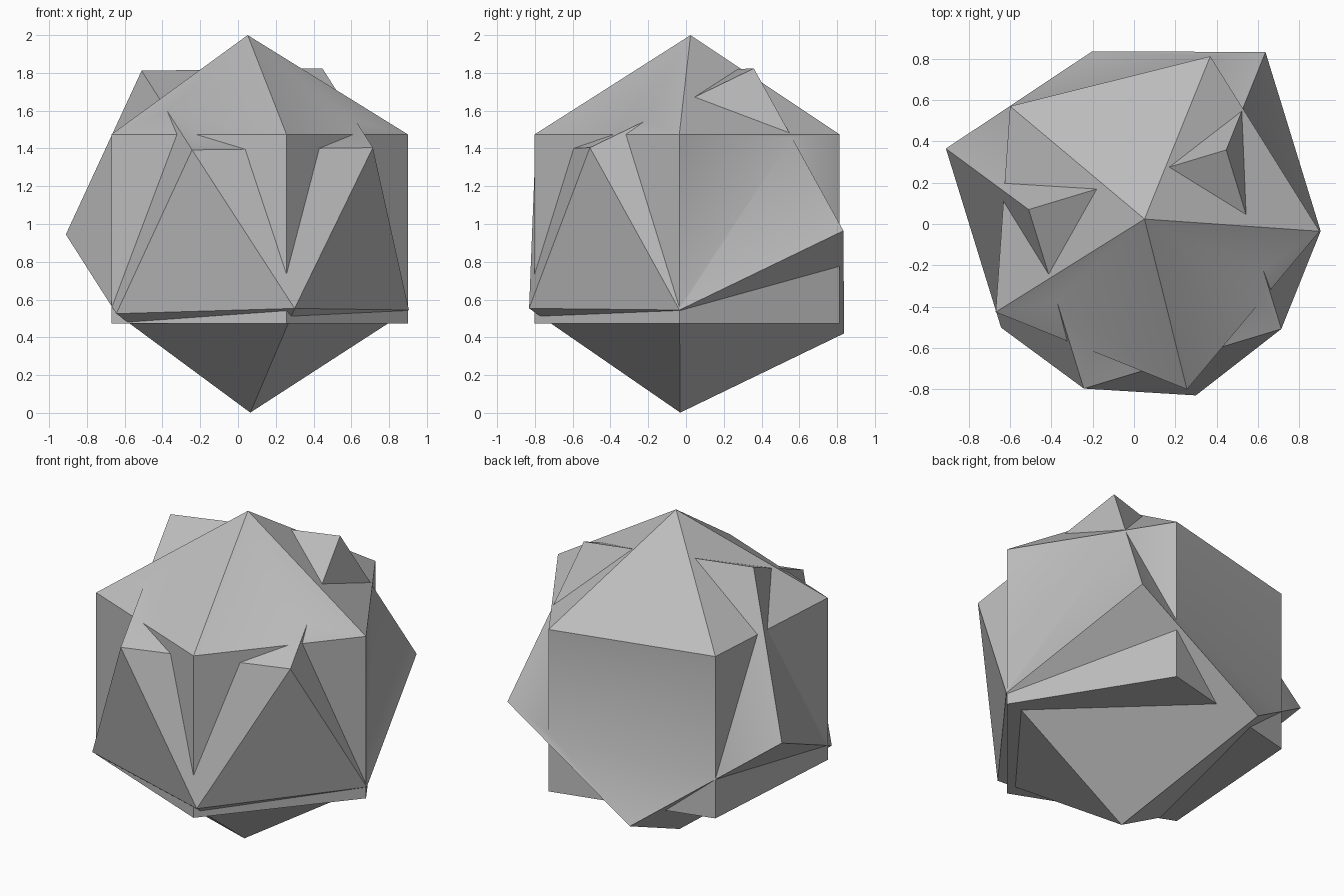
import bpy
import bmesh
from math import cos, sin, radians, pi, sqrt
from mathutils import Matrix, Vector

cube = bpy.data.objects.get("Cube")
if cube:
    bpy.data.objects.remove(cube, do_unlink=True)

# Unit-edge pentagon radius and the height of the equilateral cap above it
RADIUS = 0.5 / sin(pi / 5)
CAP = sqrt(1 - RADIUS ** 2)

grey = bpy.data.materials.new("plain grey")
grey.use_nodes = True
colour = (0.5, 0.5, 0.5, 1)
grey.diffuse_color = colour
grey.node_tree.nodes["Principled BSDF"].inputs["Base Color"].default_value = colour


def capped_prism(name, axis, corner, base):
    """Pentagonal prism with a pyramid cap; axis points to the tip, corner to a base corner."""
    z = Vector(axis).normalized()
    x = Vector(corner)
    x = (x - z * x.dot(z)).normalized()
    frame = Matrix((x, z.cross(x), z)).transposed().to_4x4()
    frame.translation = base

    bm = bmesh.new()
    low, high = [
        [bm.verts.new((RADIUS * cos(i * 2 * pi / 5), RADIUS * sin(i * 2 * pi / 5), h))
         for i in range(5)]
        for h in (0, 1)]
    tip = bm.verts.new((0, 0, 1 + CAP))
    bm.faces.new(low[::-1])
    for i in range(5):
        j = (i + 1) % 5
        bm.faces.new((low[i], low[j], high[j], high[i]))
        bm.faces.new((high[i], high[j], tip))
    bm.transform(frame)
    bmesh.ops.recalc_face_normals(bm, faces=bm.faces)
    mesh = bpy.data.meshes.new(name)
    bm.to_mesh(mesh)
    bm.free()
    mesh.materials.append(grey)
    obj = bpy.data.objects.new(name, mesh)
    bpy.context.collection.objects.link(obj)
    return obj


# Upright solid and its tilted twin
turn = radians(-4)
upright = capped_prism("interlocked_solids", (0, 0, 1), (cos(turn), sin(turn), 0),
                       (0.051, 0.024, 1 - CAP))
tilted = capped_prism("tilted_solid", (0.406, -1.318, -0.637), (-0.092, 0.337, -0.777),
                      (-0.108, 0.493, 1.193))

# Fuse both into one skin
bpy.ops.object.select_all(action="DESELECT")
upright.select_set(True)
bpy.context.view_layer.objects.active = upright
union = upright.modifiers.new("union", "BOOLEAN")
union.operation = "UNION"
union.solver = "EXACT"
union.object = tilted
bpy.ops.object.modifier_apply(modifier=union.name)
bpy.data.objects.remove(tilted, do_unlink=True)

# Soften only the shallow creases
bpy.ops.object.shade_smooth_by_angle(angle=radians(30))
